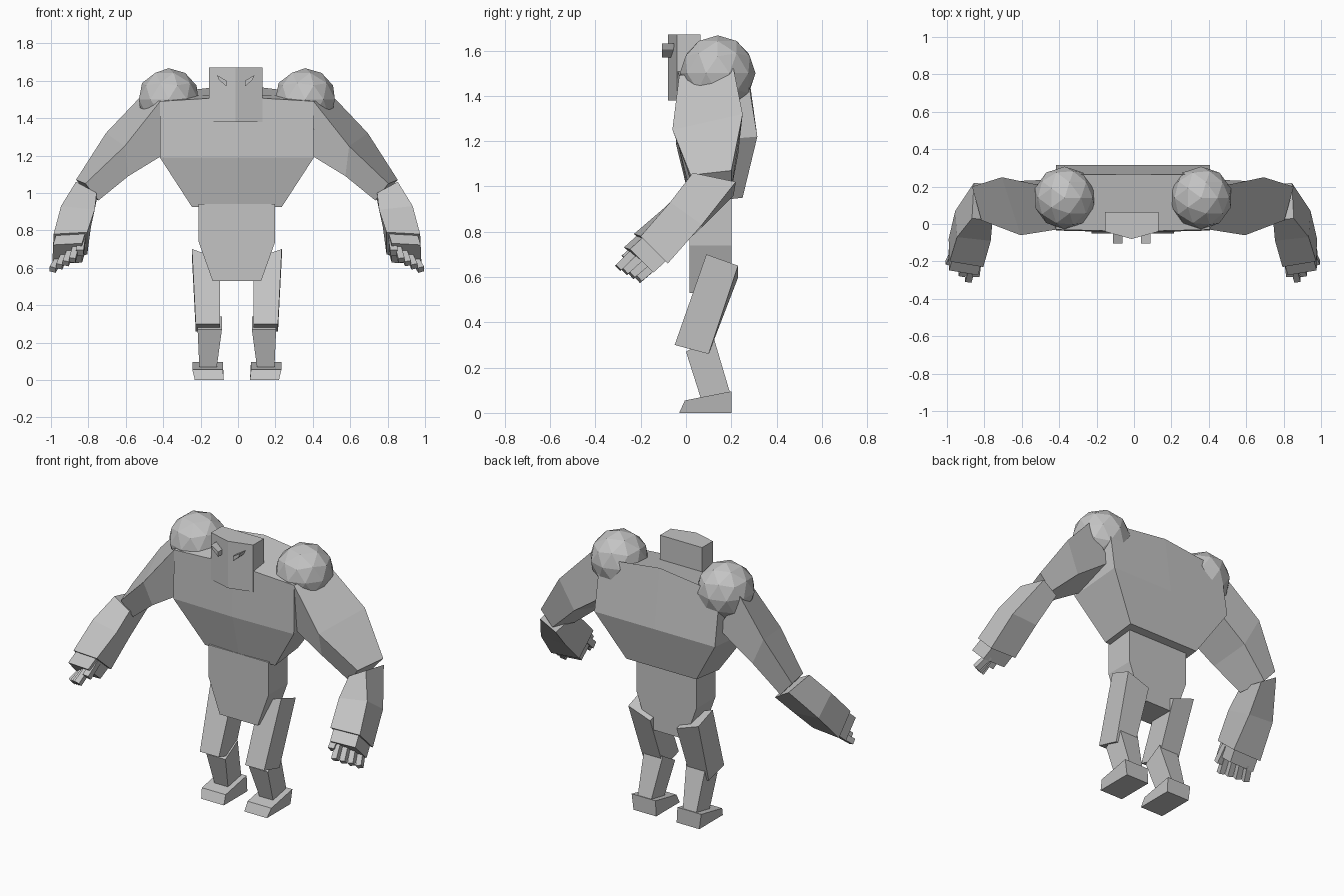
import bpy
import bmesh
from mathutils import Vector

CENTRE_X = -0.006

# Remove the default object
default_cube = bpy.data.objects.get("Cube")
if default_cube:
    bpy.data.objects.remove(default_cube, do_unlink=True)

# The single flat colour
stone = bpy.data.materials.new("stone grey")
stone.use_nodes = True
stone_colour = (0.55, 0.55, 0.55, 1)
stone.diffuse_color = stone_colour
stone.node_tree.nodes["Principled BSDF"].inputs["Base Color"].default_value = stone_colour


def finish(name, bm):
    """Turn a bmesh into a named, flat shaded object."""
    bmesh.ops.recalc_face_normals(bm, faces=bm.faces)
    mesh = bpy.data.meshes.new(name)
    bm.to_mesh(mesh)
    bm.free()
    mesh.materials.append(stone)
    part = bpy.data.objects.new(name, mesh)
    bpy.context.collection.objects.link(part)
    return part


def loft(name, rings, side=1):
    """Skin a closed solid through rings of points; side=-1 mirrors it."""
    bm = bmesh.new()
    loops = []
    for ring in rings:
        loops.append([bm.verts.new((CENTRE_X + side * x, y, z)) for x, y, z in ring])
    count = len(loops[0])
    for lower, upper in zip(loops, loops[1:]):
        for i in range(count):
            j = (i + 1) % count
            bm.faces.new((lower[i], lower[j], upper[j], upper[i]))
    bm.faces.new(loops[0])
    bm.faces.new(loops[-1])
    return finish(name, bm)


def section(inner, outer, front, back):
    """Four-cornered ring from two x limits and two (y, z) edges."""
    return [(inner, *front), (outer, *front), (outer, *back), (inner, *back)]


def crested(half, front, back, crest=0.0):
    """Six-cornered ring with a raised centre line."""
    (fy, fz), (by, bz) = front, back
    return [(-half, fy, fz), (0, fy - 0.01, fz + crest / 2), (half, fy, fz),
            (half, by, bz), (0, by, bz + crest), (-half, by, bz)]


def bar(name, start, end, thickness, side):
    """Square bar between two points, used for the fingers."""
    start, end = Vector(start), Vector(end)
    along = (end - start).normalized()
    across = along.cross(Vector((0, 1, -1))).normalized() * thickness / 2
    up = along.cross(across).normalized() * thickness / 2
    corners = (across + up, across - up, -across - up, up - across)
    return loft(name, [[p + c for c in corners] for p in (start, end)], side)


# Chest: narrow waist, wide ribs, raised back
loft("chest", [
    crested(0.24, (0.03, 0.925), (0.25, 0.95)),
    crested(0.412, (-0.035, 1.19), (0.315, 1.22)),
    crested(0.41, (-0.03, 1.49), (0.265, 1.53), 0.05),
])

# Pelvis
loft("pelvis", [
    section(-0.13, 0.13, (0.015, 0.53), (0.2, 0.53)),
    section(-0.205, 0.205, (0.015, 0.74), (0.2, 0.74)),
    section(-0.205, 0.205, (0.015, 0.94), (0.2, 0.96)),
])

# Head with a folded face plate
head_outline = [(-0.15, 0.065), (-0.15, -0.04), (-0.007, -0.08), (0.138, -0.04), (0.138, 0.065)]
loft("head", [[(x, y, z) for x, y in head_outline] for z in (1.38, 1.67)])

eye_outline = [(0.10, 1.63), (0.05, 1.60), (0.05, 1.57), (0.09, 1.605)]

for side, label in ((1, "left"), (-1, "right")):
    # Slanted eye
    loft(label + "_eye", [[(x - 0.006 * side, y, z) for x, z in eye_outline]
                          for y in (-0.105, -0.05)], side)

    # Faceted shoulder ball
    bm = bmesh.new()
    bmesh.ops.create_icosphere(bm, subdivisions=2, radius=0.167)
    bmesh.ops.translate(bm, verts=bm.verts, vec=(CENTRE_X + side * 0.365, 0.14, 1.5))
    finish(label + "_shoulder", bm)

    # Upper arm: corners run front ridge, outer back, inner back, lower front
    loft(label + "_upper_arm", [
        [(0.41, -0.03, 1.49), (0.51, 0.21, 1.52), (0.38, 0.24, 1.30), (0.40, 0, 1.20)],
        [(0.60, -0.06, 1.25), (0.70, 0.25, 1.32), (0.61, 0.23, 1.14), (0.58, 0, 1.09)],
        [(0.81, 0.02, 1.05), (0.86, 0.2, 1.07), (0.78, 0.2, 0.98), (0.74, 0.04, 0.96)],
    ], side)

    # Forearm: corners run outer front, outer back, inner back, inner front
    wrist = [(0.98, -0.2, 0.78), (0.985, -0.08, 0.66), (0.80, -0.09, 0.67), (0.80, -0.23, 0.79)]
    loft(label + "_forearm", [
        [(0.86, 0.03, 1.06), (0.85, 0.22, 1.02), (0.75, 0.21, 0.96), (0.75, 0.02, 1.0)],
        [(0.94, -0.07, 0.93), (0.95, 0.07, 0.83), (0.78, 0.07, 0.82), (0.76, -0.09, 0.91)],
        wrist,
    ], side)

    # Palm continues the wrist, slightly smaller
    middle = sum((Vector(p) for p in wrist), Vector()) / len(wrist)
    reach = Vector((0.015, -0.055, -0.05))
    palm = [middle + (Vector(p) - middle) * 0.86 for p in wrist]
    loft(label + "_palm", [palm, [p + reach for p in palm]], side)

    # Four fingers fanned across the palm, and a thumb
    first_base, last_base = Vector((0.86, -0.23, 0.71)), Vector((0.95, -0.14, 0.65))
    first_tip, last_tip = Vector((0.88, -0.3, 0.64)), Vector((0.985, -0.21, 0.59))
    for i in range(4):
        bar(f"{label}_finger_{i + 1}", first_base.lerp(last_base, i / 3),
            first_tip.lerp(last_tip, i / 3), 0.034, side)
    bar(label + "_thumb", (0.83, -0.19, 0.75), (0.84, -0.27, 0.68), 0.04, side)

    # Thigh, leaning back at the hip
    thigh_top = section(0.09, 0.24, (0.09, 0.70), (0.23, 0.65))
    thigh_top = [(x, y, z - (0.24 - x) * 0.35) for x, y, z in thigh_top]
    loft(label + "_thigh", [
        section(0.09, 0.22, (-0.05, 0.30), (0.10, 0.26)),
        thigh_top,
    ], side)

    # Shin, leaning forward at the knee
    loft(label + "_shin", [
        section(0.11, 0.2, (0.07, 0.05), (0.2, 0.07)),
        section(0.08, 0.21, (0, 0.27), (0.12, 0.34)),
    ], side)

    # Wedge foot
    loft(label + "_foot", [
        section(0.07, 0.225, (-0.03, 0), (0.2, 0)),
        section(0.075, 0.238, (-0.005, 0.055), (0.2, 0.095)),
    ], side)
